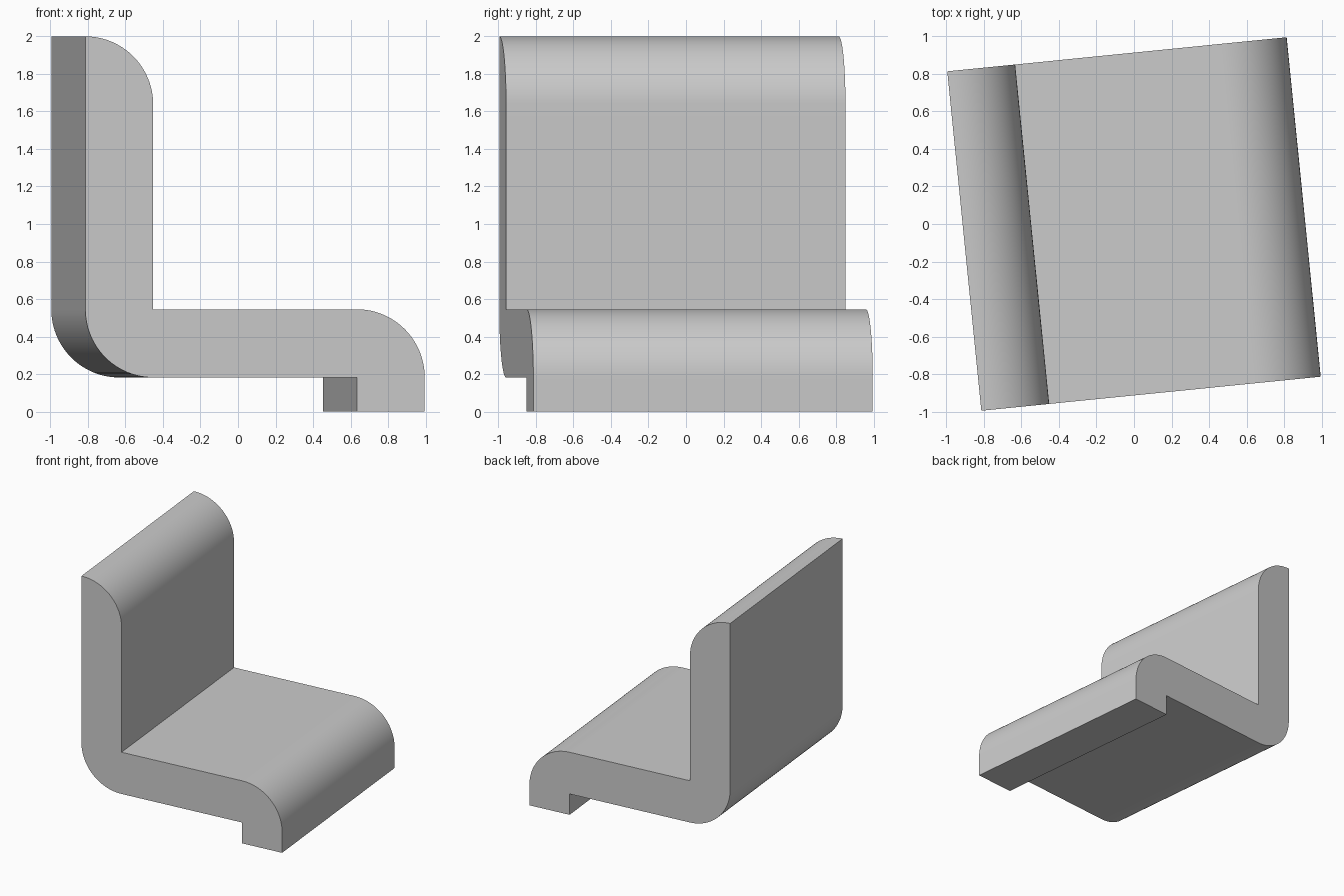
import bpy
import bmesh
from math import cos, sin, radians
from mathutils import Matrix

cube = bpy.data.objects.get("Cube")
if cube:
    bpy.data.objects.remove(cube, do_unlink=True)

UNIT = 2 / 11      # the seat is 11 units tall and 10 units wide and deep
HALF = 5           # half width and half depth in units
RADIUS = 2         # rounded corners match the padding thickness
STEPS = 24


def arc(cx, cz, start, end):
    """Points along a rounded corner of the side profile."""
    angles = [radians(start + (end - start) * i / STEPS) for i in range(STEPS + 1)]
    return [(cx + RADIUS * cos(a), cz + RADIUS * sin(a)) for a in angles]


# Side profile: front lip, underside, back, top and seat surface
profile = [(5, 0), (3, 0), (3, 1)]
profile += arc(-3, 3, 270, 180)      # rounded lower back
profile += arc(-5, 9, 90, 0)         # rounded top of the backrest
profile += [(-3, 3)]                 # inner corner of seat and backrest
profile += arc(3, 1, 90, 0)          # rounded front edge of the seat

# Extrude the profile across the full width
bm = bmesh.new()
side = bm.faces.new([bm.verts.new((x, -HALF, z)) for x, z in profile])
extruded = bmesh.ops.extrude_face_region(bm, geom=[side], use_keep_orig=True)
moved = [v for v in extruded["geom"] if isinstance(v, bmesh.types.BMVert)]
bmesh.ops.translate(bm, verts=moved, vec=(0, 2 * HALF, 0))
bmesh.ops.recalc_face_normals(bm, faces=bm.faces)
turn = Matrix.Rotation(0.1, 4, "Z") @ Matrix.Scale(UNIT, 4)
bmesh.ops.transform(bm, matrix=turn, verts=bm.verts)
mesh = bpy.data.meshes.new("seat")
bm.to_mesh(mesh)
bm.free()

seat = bpy.data.objects.new("seat", mesh)
bpy.context.collection.objects.link(seat)

# Plain grey upholstery
grey = bpy.data.materials.new("light grey")
grey.use_nodes = True
color = (0.6, 0.6, 0.6, 1)
grey.diffuse_color = color
grey.node_tree.nodes["Principled BSDF"].inputs["Base Color"].default_value = color
mesh.materials.append(grey)

# Smooth curves with sharp outer edges
bpy.ops.object.select_all(action="DESELECT")
seat.select_set(True)
bpy.context.view_layer.objects.active = seat
bpy.ops.object.shade_smooth_by_angle(angle=radians(30))
